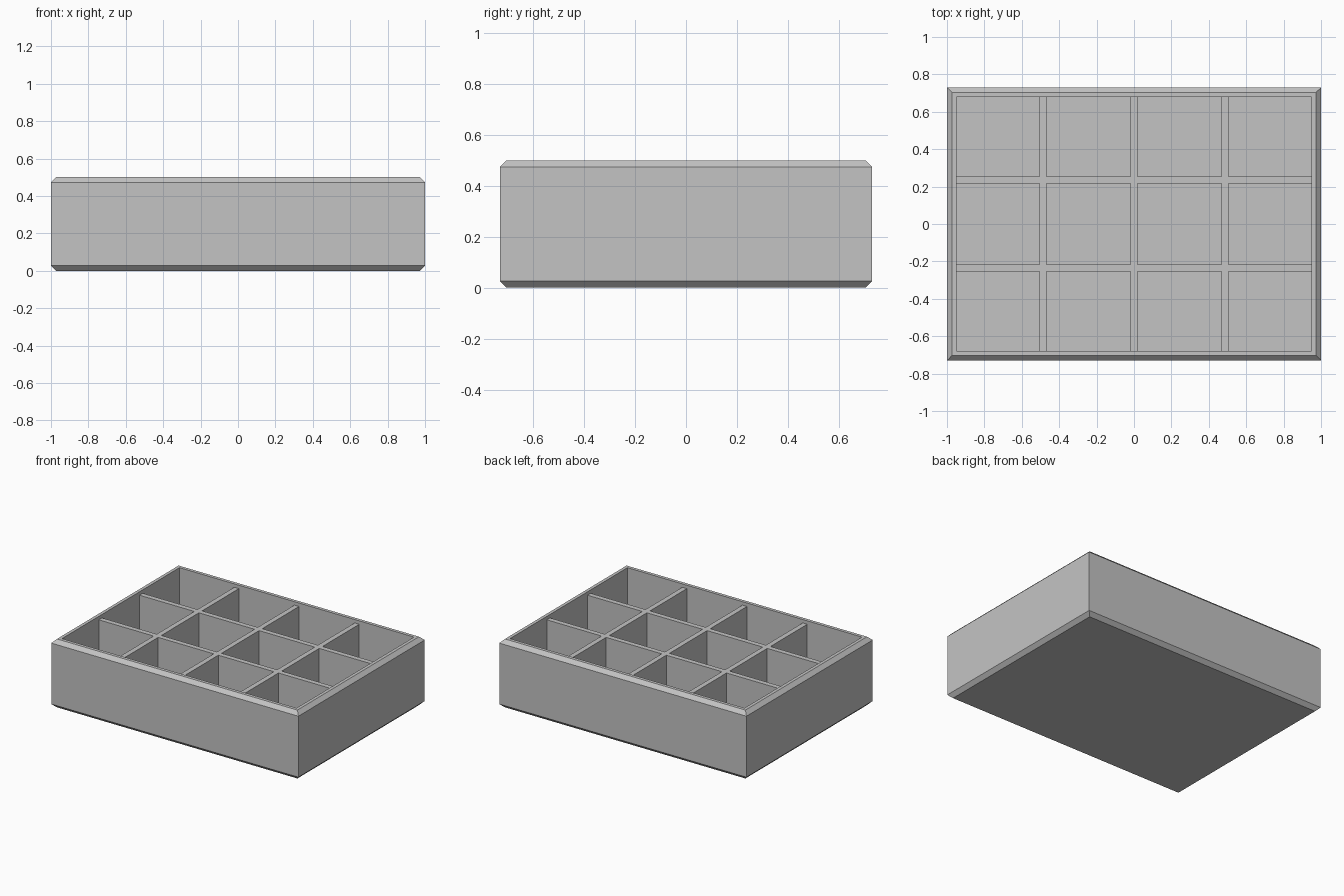
import bpy
import bmesh

cube = bpy.data.objects.get("Cube")
if cube:
    bpy.data.objects.remove(cube, do_unlink=True)

# Overall sizes
HALF_X, HALF_Y, HEIGHT = 1.0, 0.73, 0.5
CHAMFER, WALL, FLOOR = 0.027, 0.051, 0.05
DIVIDER_TOP, HALF_DIVIDER = 0.475, 0.0185

grey = bpy.data.materials.new("plain grey")
grey.use_nodes = True
grey.diffuse_color = (0.55, 0.55, 0.55, 1)
grey.node_tree.nodes["Principled BSDF"].inputs["Base Color"].default_value = grey.diffuse_color


def finish(bm, name):
    bmesh.ops.recalc_face_normals(bm, faces=bm.faces)
    mesh = bpy.data.meshes.new(name)
    bm.to_mesh(mesh)
    bm.free()
    mesh.materials.append(grey)
    obj = bpy.data.objects.new(name, mesh)
    bpy.context.collection.objects.link(obj)
    return obj


# Tray shell: rectangular rings of (inset, height), from the underside over the rim to the floor
bm = bmesh.new()
rings = []
for inset, z in [(CHAMFER, 0), (0, CHAMFER), (0, HEIGHT - CHAMFER),
                 (CHAMFER, HEIGHT), (WALL, HEIGHT), (WALL, FLOOR)]:
    x, y = HALF_X - inset, HALF_Y - inset
    rings.append([bm.verts.new((sx * x, sy * y, z))
                  for sx, sy in ((-1, -1), (1, -1), (1, 1), (-1, 1))])
for low, high in zip(rings, rings[1:]):
    for i in range(4):
        j = (i + 1) % 4
        bm.faces.new((low[i], low[j], high[j], high[i]))
bm.faces.new(rings[0][::-1])
bm.faces.new(rings[-1])
finish(bm, "tray_shell")


# Divider lattice: one crossing strip pattern, extruded down into the floor
def breaks(half, centres):
    edges = [-half]
    for c in centres:
        edges += [c - HALF_DIVIDER, c + HALF_DIVIDER]
    return edges + [half]


xs = breaks(HALF_X - WALL + 0.01, (-0.487, 0, 0.487))
ys = breaks(HALF_Y - WALL + 0.01, (-0.2355, 0.2355))
bm = bmesh.new()
grid = [[bm.verts.new((x, y, DIVIDER_TOP)) for y in ys] for x in xs]
for i in range(len(xs) - 1):
    for j in range(len(ys) - 1):
        if i % 2 or j % 2:
            bm.faces.new((grid[i][j], grid[i + 1][j], grid[i + 1][j + 1], grid[i][j + 1]))
bmesh.ops.delete(bm, geom=[v for v in bm.verts if not v.link_faces], context='VERTS')
top_faces = bm.faces[:]
extruded = bmesh.ops.extrude_face_region(bm, geom=top_faces, use_keep_orig=True)
lower = [g for g in extruded["geom"] if isinstance(g, bmesh.types.BMVert)]
bmesh.ops.translate(bm, verts=lower, vec=(0, 0, FLOOR - 0.01 - DIVIDER_TOP))
finish(bm, "dividers")
